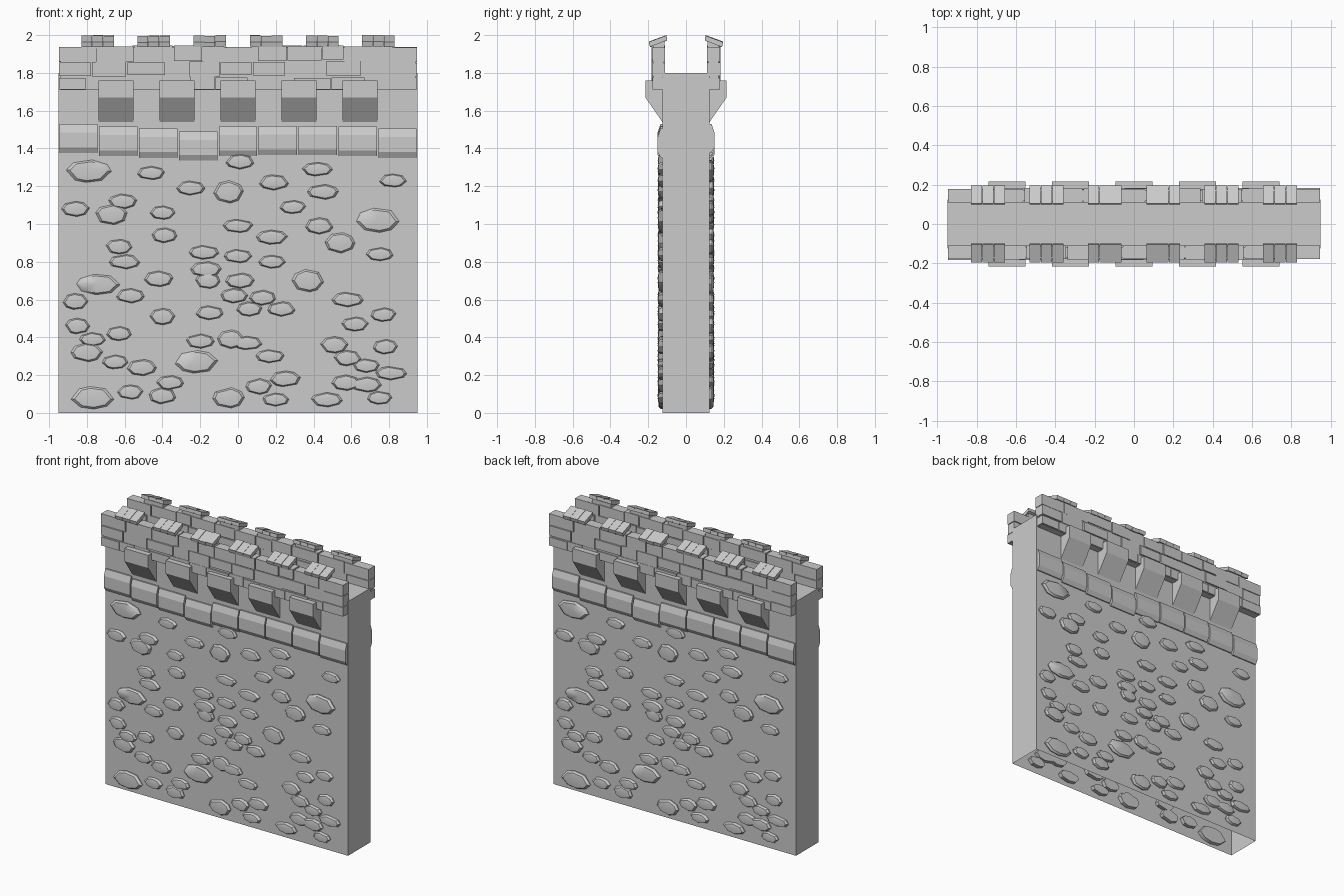
import bpy, bmesh, math, random
from mathutils import Matrix

random.seed(7)
default = bpy.data.objects.get("Cube")
if default:
    bpy.data.objects.remove(default, do_unlink=True)

stone_grey = bpy.data.materials.new("stone_grey")
stone_grey.use_nodes = True
GREY = (0.6, 0.6, 0.6, 1)
stone_grey.diffuse_color = GREY
stone_grey.node_tree.nodes["Principled BSDF"].inputs["Base Color"].default_value = GREY

WALL = 0.125   # half thickness of the wall
HALF = 0.95    # half length of the wall


def finish(bm, name, both_sides=True, smooth=False):
    """Make the front object and its half-turned twin for the back."""
    bmesh.ops.recalc_face_normals(bm, faces=bm.faces)
    mesh = bpy.data.meshes.new(name)
    bm.to_mesh(mesh)
    bm.free()
    mesh.materials.append(stone_grey)
    sides = ("front_", "back_") if both_sides else ("",)
    for side in sides:
        obj = bpy.data.objects.new(side + name, mesh.copy() if side == "back_" else mesh)
        bpy.context.collection.objects.link(obj)
        if side == "back_":
            obj.data.transform(Matrix.Rotation(math.pi, 4, "Z"))
        if smooth:
            bpy.ops.object.select_all(action="DESELECT")
            obj.select_set(True)
            bpy.context.view_layer.objects.active = obj
            bpy.ops.object.shade_smooth_by_angle(angle=math.radians(35))


def extrude_profile(bm, profile, x0, x1):
    """Prism along x from (depth, z) points; depth is measured towards the front."""
    ends = [[bm.verts.new((x, -d, z)) for d, z in profile] for x in (x0, x1)]
    bm.faces.new(ends[0])
    bm.faces.new(ends[1])
    for i in range(len(profile)):
        j = (i + 1) % len(profile)
        bm.faces.new((ends[0][i], ends[0][j], ends[1][j], ends[1][i]))


def block(bm, x0, x1, d0, d1, z0, z1):
    extrude_profile(bm, [(d0, z0), (d1, z0), (d1, z1), (d0, z1)], x0, x1)


# Wall: a plain slab, open underneath
bm = bmesh.new()
block(bm, -HALF, HALF, -WALL, WALL, 0, 1.8)
bm.faces.ensure_lookup_table()
bmesh.ops.delete(bm, geom=[f for f in bm.faces if f.calc_center_median().z < 0.01],
                 context="FACES_ONLY")
finish(bm, "wall", both_sides=False)

# String course: nine bevelled blocks at slightly different heights
bm = bmesh.new()
pitch = 2 * HALF / 9
for i, base in enumerate((1.375, 1.36, 1.35, 1.335, 1.36, 1.365, 1.365, 1.36, 1.35)):
    x0 = -HALF + i * pitch
    extrude_profile(bm, [(0.1, base), (0.133, base), (0.15, base + 0.03),
                         (0.15, base + 0.11), (0.135, base + 0.155), (0.1, base + 0.155)],
                    x0 + 0.004, x0 + pitch - 0.004)
finish(bm, "string_course")

# Corbels: five wedge brackets under the parapet
bm = bmesh.new()
for i in range(-2, 3):
    x = i * 0.323
    extrude_profile(bm, [(0.1, 1.54), (WALL, 1.54), (0.215, 1.67), (0.215, 1.76), (0.1, 1.76)],
                    x - 0.093, x + 0.093)
finish(bm, "corbels")

# Parapet: a recessed core faced with courses of uneven blocks
bm = bmesh.new()
block(bm, -HALF + 0.01, HALF - 0.01, 0.118, 0.172, 1.71, 1.935)
for z0, z1 in ((1.71, 1.782), (1.782, 1.862), (1.862, 1.945)):
    x = -HALF
    while x < HALF:
        end = x + random.uniform(0.11, 0.22)
        if HALF - end < 0.09:
            end = HALF
        rise = random.uniform(-0.008, 0.008) if z0 > 1.72 else 0
        top = min(z1 + random.uniform(-0.008, 0.005), 1.948)
        block(bm, x + 0.003, end - 0.003, 0.11, 0.18 + random.uniform(-0.004, 0.004),
              z0 + rise + 0.003, top - 0.003)
        x = end
finish(bm, "parapet")

# Merlon caps: six tilted lids, each split into three slabs
bm = bmesh.new()
for i in range(6):
    x = (i - 2.5) * 0.297
    block(bm, x - 0.075, x + 0.075, 0.115, 0.175, 1.93, 1.965)
    for k in range(3):
        left = x - 0.087 + k * 0.058
        lift = random.uniform(-0.004, 0)
        extrude_profile(bm, [(0.1, 1.975 + lift), (0.19, 1.94 + lift),
                             (0.197, 1.966 + lift), (0.104, 2.0 + lift)],
                        left + 0.001, left + 0.057)
finish(bm, "merlon_caps")

# Field stones: irregular rounded cobbles set in the wall face
big_stones = [  # x, z, width, height
    (-.79, 1.28, .24, .12), (-.67, 1.05, .17, .11), (-.05, 1.17, .16, .12),
    (.74, 1.02, .23, .13), (.54, .9, .16, .11), (-.74, .68, .23, .11),
    (.37, .7, .17, .12), (-.8, .32, .17, .1), (-.22, .27, .23, .12),
    (-.77, .08, .23, .12), (-.05, .08, .17, .11), (-.04, .39, .14, .1)]
small_stones = [  # x, z
    (-.46, 1.27), (.01, 1.33), (-.25, 1.19), (-.86, 1.08), (-.61, 1.12), (-.4, 1.06),
    (.19, 1.22), (.42, 1.29), (.82, 1.23), (.29, 1.09), (.45, 1.17), (0, .99),
    (-.39, .94), (-.63, .88), (.43, .99), (.18, .93), (-.18, .85), (0, .83),
    (.18, .8), (.75, .84), (-.6, .8), (-.42, .71), (-.17, .76), (.01, .7),
    (-.16, .7), (-.02, .62), (.13, .61), (.23, .55), (.58, .6), (-.86, .59),
    (-.57, .62), (-.4, .51), (-.15, .53), (.06, .55), (-.85, .46), (.62, .47),
    (.77, .52), (-.63, .42), (-.2, .38), (-.65, .27), (-.51, .24), (-.77, .39),
    (.17, .3), (.05, .37), (.51, .36), (.78, .35), (.58, .29), (.68, .25),
    (.81, .21), (.25, .18), (-.36, .16), (-.57, .11), (-.4, .09), (.11, .14),
    (.2, .07), (.47, .07), (.68, .15), (.75, .08), (.57, .16)]


def cobble(bm, x, z, width, height):
    angles = [math.tau * (i + random.uniform(-0.25, 0.25)) / 8 for i in range(8)]
    rings = []
    for scale, depth in ((0.95, 0.1), (1, 0.132), (0.84, 0.144)):
        rings.append([bm.verts.new((x + math.cos(a) * width / 2 * scale, -depth,
                                    z + math.sin(a) * height / 2 * scale)) for a in angles])
    peak = bm.verts.new((x, -0.15, z + height * 0.1))
    for i in range(8):
        j = (i + 1) % 8
        for inner, outer in zip(rings, rings[1:]):
            bm.faces.new((inner[i], inner[j], outer[j], outer[i]))
        bm.faces.new((rings[-1][i], rings[-1][j], peak))
    bm.faces.new(rings[0])


bm = bmesh.new()
for stone in big_stones:
    cobble(bm, *stone)
for x, z in small_stones:
    cobble(bm, x, z, random.uniform(0.13, 0.17), random.uniform(0.07, 0.09))
finish(bm, "field_stones", smooth=True)
